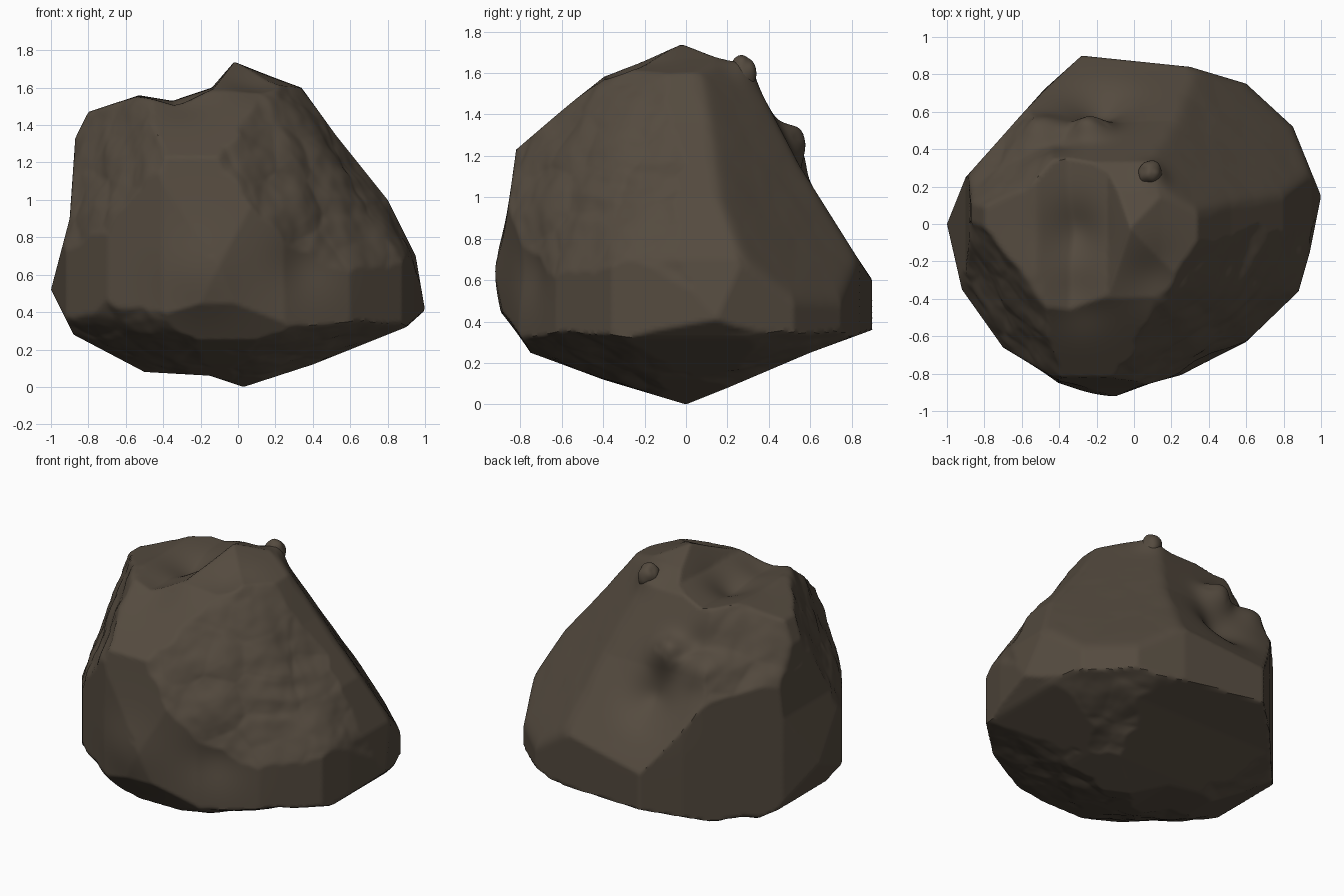
import bpy
import bmesh
import math
from mathutils import Vector, noise

if "Cube" in bpy.data.objects:
    bpy.data.objects.remove(bpy.data.objects["Cube"], do_unlink=True)

CORE = Vector((0, 0, 0.75))   # inner point that the stone grows from
SHARPNESS = 60                # how crisply the carved sides meet

# Outlines in hundredths of a unit, anticlockwise
FRONT = [(3, 0), (40, 12), (90, 32), (100, 41), (95, 70), (80, 100), (52, 135), (34, 160),
         (15, 167), (-2, 174), (-14, 160), (-35, 153), (-53, 156), (-80, 147), (-87, 133),
         (-90, 90), (-100, 52), (-88, 28), (-50, 8), (-15, 6)]
SIDE = [(0, 0), (20, 8), (60, 25), (90, 36), (90, 60), (82, 72), (55, 115), (33, 157),
        (18, 166), (-2, 174), (-40, 159), (-82, 123), (-90, 65), (-88, 45), (-75, 25), (-40, 12)]
PLAN = [(100, 15), (85, 52), (60, 75), (30, 84), (-28, 90), (-48, 72), (-90, 25), (-100, 0),
        (-92, -35), (-70, -66), (-40, -84), (-10, -90), (25, -81), (60, -63), (88, -36), (94, -15)]

# Broad cleaved faces: normal and plane constant
CLEAVED = (Vector((0.43, 0.48, 0.40)), 0.82)
FACETS = [
    CLEAVED,
    (Vector((0.285, -0.117, 0.204)), 0.425),  # right side
    (Vector((0.27, -0.345, 0.19)), 0.485),    # right of the front
    (Vector((-0.41, -0.26, 0.18)), 0.59),     # left of the front
    (Vector((-0.5, 0.6, 0.45)), 1.1),         # left of the back
    (Vector((-0.45, -0.5, -0.6)), 0.355),     # undercuts below the front
    (Vector((0.45, -0.5, -0.6)), 0.38),
]
for across in (0.3, -0.22):                   # shallow underside
    for depth in (0.28, -0.34):
        FACETS.append((Vector((across, depth, -1)), 0.03))

# Local swellings and hollows: place, radius, amount
DENTS = [
    ((-0.22, 0.48, 1.23), 0.10, 0.11),        # back hump
    ((-0.46, 0.50, 1.18), 0.10, 0.06),        # nose beside the hump
    ((-0.2, 0.66, 0.98), 0.17, -0.10),        # hollow under the hump
    ((-0.42, 0.42, 1.35), 0.10, -0.05),
    ((-0.33, -0.05, 1.52), 0.16, -0.07),      # scoops around the crown
    ((-0.30, -0.38, 1.45), 0.16, -0.05),
    ((0.12, -0.25, 1.55), 0.17, -0.05),
    ((0.1, 0.27, 1.6), 0.08, 0.04),           # swelling below the knob
    ((-0.2, -0.85, 0.62), 0.2, 0.03),         # lower front ledge
    ((0.35, -0.75, 0.65), 0.18, -0.04),       # recess right of the front ledge
]


def outline(points, base):
    return [Vector((x / 100, y / 100 - base)) for x, y in points]


def cross(a, b):
    return a.x * b.y - a.y * b.x


def reach(loop, d):
    """Distance along d at which its projection meets an outline."""
    if d.length < 1e-4:
        return 1e4
    for a, b in zip(loop, loop[1:] + loop[:1]):
        if cross(a, d) >= 0 and cross(d, b) > 0:
            return cross(a, b - a) / cross(d, b - a)
    return 1e4


def plane_reach(facet, d):
    normal, constant = facet
    slope = normal.dot(d)
    return (constant - normal.dot(CORE)) / slope if slope > 1e-4 else 1e4


front, side, plan = outline(FRONT, CORE.z), outline(SIDE, CORE.z), outline(PLAN, 0)


def surface(d):
    """Point on the stone in direction d."""
    edges = [reach(front, Vector((d.x, d.z))),
             reach(side, Vector((d.y, d.z))),
             reach(plan, Vector((d.x, d.y)))]
    limits = edges + [plane_reach(f, d) for f in FACETS]
    r = sum(t ** -SHARPNESS for t in limits) ** (-1 / SHARPNESS)
    p = CORE + d * r

    # Weathering, nearly absent on the smooth cleaved face
    rough = min(1, max(0.1, (plane_reach(CLEAVED, d) / r - 1.02) * 10))
    bump = 0.025 + 0.025 * noise.noise(p * 2.7) + 0.015 * noise.noise(p * 6)
    bump += 0.004 * noise.noise(p * 14)
    cells = noise.voronoi(p * 3.5)[0]
    bump += 0.025 * (cells[1] - cells[0] - 0.3)
    r += bump * rough

    # Horizontal ripples on the right face
    away = (p - Vector((0.6, -0.3, 1.1))).length
    r += 0.006 * math.sin(p.z * 55 + p.x * 6) * math.exp(-(away / 0.2) ** 2)

    # The weathered skin stays inside the outlines; local shapes come last
    r = min(r, *edges)
    for place, radius, amount in DENTS:
        away = (p - Vector(place)).length
        r += amount * math.exp(-(away / radius) ** 2)
    return CORE + d * r


stone = bpy.data.materials.new("dark brown stone")
stone.use_nodes = True
colour = (0.09, 0.07, 0.05, 1)
stone.diffuse_color = colour
shader = stone.node_tree.nodes["Principled BSDF"]
shader.inputs["Base Color"].default_value = colour
shader.inputs["Roughness"].default_value = 0.9


def finish(bm, name):
    mesh = bpy.data.meshes.new(name)
    bm.to_mesh(mesh)
    bm.free()
    mesh.materials.append(stone)
    obj = bpy.data.objects.new(name, mesh)
    bpy.context.collection.objects.link(obj)
    bpy.ops.object.select_all(action="DESELECT")
    obj.select_set(True)
    bpy.context.view_layer.objects.active = obj
    bpy.ops.object.shade_smooth_by_angle(angle=math.radians(40))
    return obj


# Main boulder
bm = bmesh.new()
bmesh.ops.create_icosphere(bm, subdivisions=7, radius=1)
for v in bm.verts:
    v.co = surface(v.co.normalized())
finish(bm, "boulder")

# Small knob on the crest
bm = bmesh.new()
bmesh.ops.create_icosphere(bm, subdivisions=4, radius=0.065)
for v in bm.verts:
    v.co *= 1 + 0.15 * noise.noise(v.co * 20)
    v.co.z *= 1.3
knob = finish(bm, "summit_knob")
knob.location = (0.09, 0.27, 1.6)
